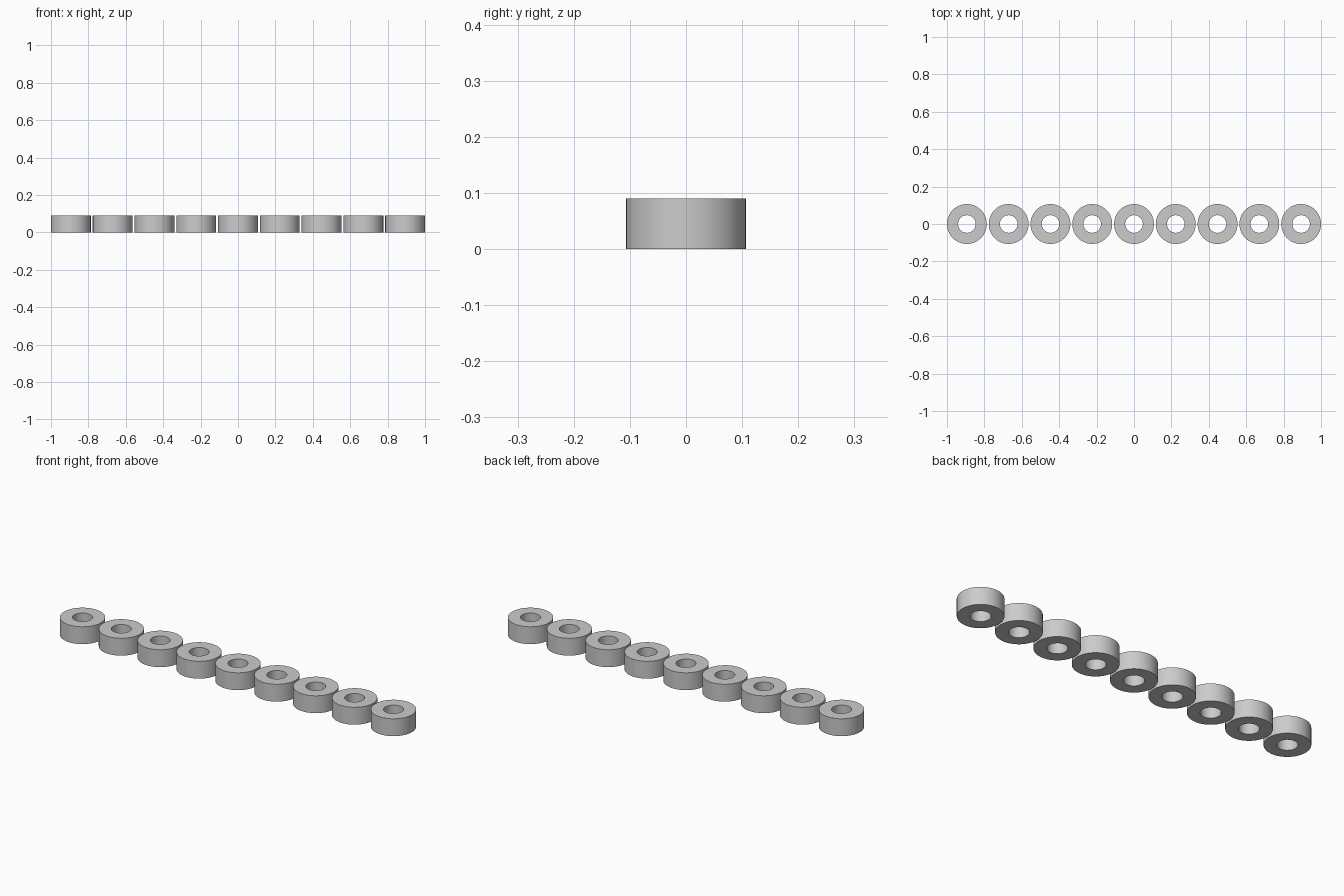
import bpy, bmesh, math

if "Cube" in bpy.data.objects:
    bpy.data.objects.remove(bpy.data.objects["Cube"], do_unlink=True)

COUNT = 9
OUTER, INNER, HEIGHT = 0.1065, 0.047, 0.09
SEGMENTS = 64
SPACING = (2 - 2 * OUTER) / (COUNT - 1)

# Plain grey material
grey = bpy.data.materials.new("light_grey")
grey.use_nodes = True
colour = (0.6, 0.6, 0.6, 1)
grey.diffuse_color = colour
grey.node_tree.nodes["Principled BSDF"].inputs["Base Color"].default_value = colour


def ring_mesh():
    """Square-edged washer: a closed rectangular profile swept round z."""
    bm = bmesh.new()
    profile = [(INNER, 0), (OUTER, 0), (OUTER, HEIGHT), (INNER, HEIGHT)]
    loops = []
    for i in range(SEGMENTS):
        a = math.tau * i / SEGMENTS
        loops.append([bm.verts.new((r * math.cos(a), r * math.sin(a), z))
                      for r, z in profile])
    for i, here in enumerate(loops):
        there = loops[(i + 1) % SEGMENTS]
        for j in range(len(profile)):
            k = (j + 1) % len(profile)
            bm.faces.new((here[j], there[j], there[k], here[k]))
    bmesh.ops.recalc_face_normals(bm, faces=bm.faces)
    mesh = bpy.data.meshes.new("ring")
    bm.to_mesh(mesh)
    bm.free()
    mesh.materials.append(grey)
    return mesh


# Row of identical spacer rings
mesh = ring_mesh()
bpy.ops.object.select_all(action="DESELECT")
for n in range(COUNT):
    ring = bpy.data.objects.new(f"spacer_ring_{n + 1}", mesh)
    ring.location.x = (n - (COUNT - 1) / 2) * SPACING
    bpy.context.collection.objects.link(ring)

# Smooth round walls, crisp rims
ring.select_set(True)
bpy.context.view_layer.objects.active = ring
bpy.ops.object.shade_smooth_by_angle(angle=math.radians(30))
